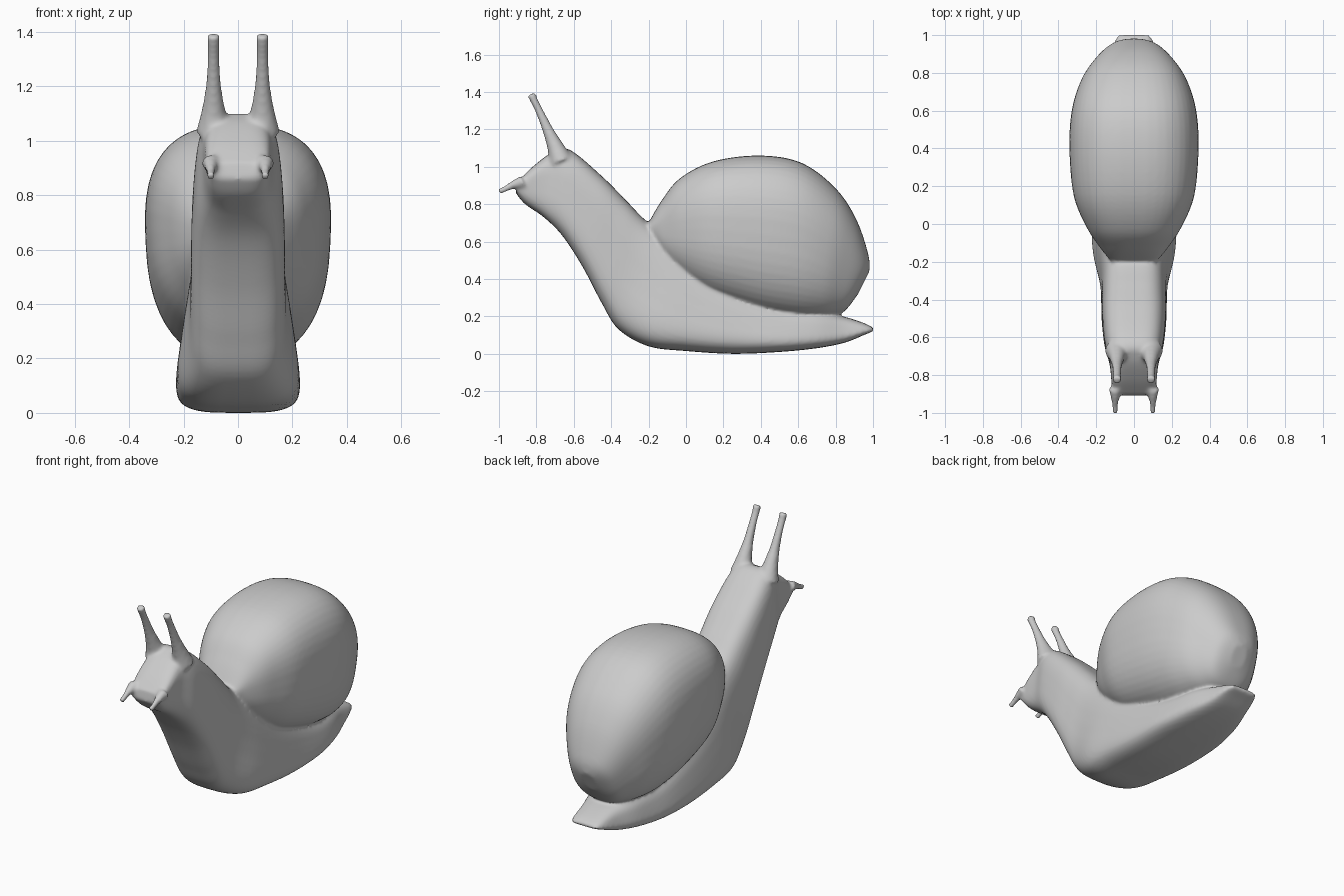
import bpy
import bmesh
from math import cos, sin, pi, copysign
from mathutils import Vector

default_cube = bpy.data.objects.get("Cube")
if default_cube:
    bpy.data.objects.remove(default_cube, do_unlink=True)


def smooth_rows(rows, steps):
    """Resample section rows with a Catmull-Rom spline."""
    rows = [Vector(row) for row in rows]
    padded = [rows[0]] + rows + [rows[-1]]
    result = []
    for i in range(len(rows) - 1):
        before, start, end, after = padded[i:i + 4]
        for k in range(steps):
            t = k / steps
            linear = (end - before) * t
            square = (before * 2 - start * 5 + end * 4 - after) * t ** 2
            cube = (start * 3 - before - end * 3 + after) * t ** 3
            result.append(start + (linear + square + cube) / 2)
    return result + [rows[-1]]


def loft(name, rows, power, x_offset=0.0, steps=6, sides=48):
    """Skin rounded-box sections: low y, low z, high y, high z, low width, high width."""
    bm = bmesh.new()
    rings = []
    for low_y, low_z, high_y, high_z, low_w, high_w in smooth_rows(rows, steps):
        ring = []
        for i in range(sides):
            angle = 2 * pi * i / sides
            c, s = cos(angle), sin(angle)
            across = copysign(abs(c) ** (2 / power), c)
            up = (1 + copysign(abs(s) ** (2 / power), s)) / 2
            width = low_w + (high_w - low_w) * up
            ring.append(bm.verts.new((x_offset + across * width,
                                      low_y + (high_y - low_y) * up,
                                      low_z + (high_z - low_z) * up)))
        rings.append(ring)
    for ring, following in zip(rings, rings[1:]):
        for i in range(sides):
            j = (i + 1) % sides
            bm.faces.new((ring[i], ring[j], following[j], following[i]))
    bm.faces.new(rings[0])
    bm.faces.new(rings[-1])
    bmesh.ops.recalc_face_normals(bm, faces=bm.faces)
    mesh = bpy.data.meshes.new(name)
    bm.to_mesh(mesh)
    bm.free()
    obj = bpy.data.objects.new(name, mesh)
    bpy.context.collection.objects.link(obj)
    return obj


def stalk(name, x_offset, path):
    """Round stalk along a path of (y, z, radius) points."""
    first, last = Vector(path[0][:2]), Vector(path[-1][:2])
    along = (last - first).normalized()
    rows = [(y + along.y * r, z - along.x * r, y - along.y * r, z + along.x * r, r, r)
            for y, z, r in path]
    return loft(name, rows, 2, x_offset, sides=20)


# Head, neck, foot and tail
body = loft("snail", [
    (-.91, .86, -.90, .92, .10, .11),
    (-.86, .80, -.82, 1.0, .11, .125),
    (-.76, .73, -.71, 1.08, .13, .13),
    (-.66, .63, -.62, 1.09, .16, .15),
    (-.55, .46, -.45, .95, .175, .165),
    (-.45, .27, -.32, .82, .18, .165),
    (-.36, .13, -.20, .70, .19, .165),
    (-.20, .04, 0, .56, .24, .17),
    (0, .015, .15, .43, .25, .18),
    (.25, 0, .30, .34, .25, .18),
    (.50, .01, .50, .26, .24, .17),
    (.70, .03, .70, .23, .20, .15),
    (.85, .06, .84, .20, .15, .11),
    (.95, .10, .95, .165, .12, .09),
    (1.0, .12, 1.0, .14, .09, .08),
], 3.6)

# Domed shell
shell = loft("shell", [
    (-.18, .62, -.20, .70, .12, .13),
    (-.12, .50, -.13, .82, .18, .18),
    (0, .39, -.03, .94, .24, .26),
    (.15, .30, .15, 1.03, .30, .335),
    (.40, .22, .40, 1.06, .32, .36),
    (.58, .19, .62, 1.02, .31, .345),
    (.70, .19, .80, .885, .27, .29),
    (.78, .20, .91, .72, .21, .22),
    (.85, .23, .975, .53, .14, .14),
    (.92, .32, .98, .44, .05, .05),
], 2.6)

# Eye stalks and lower feelers on both sides
parts = [shell]
for side, label in ((1, "left"), (-1, "right")):
    parts.append(stalk(label + "_eye_stalk", side * .09, [
        (-.67, 1.03, .065), (-.70, 1.11, .044), (-.74, 1.2, .029),
        (-.785, 1.3, .022), (-.815, 1.36, .022), (-.826, 1.39, .026)]))
    parts.append(stalk(label + "_feeler", side * .1, [
        (-.87, .92, .035), (-.92, .905, .023),
        (-.97, .88, .016), (-1.0, .868, .017)]))

# Fuse the parts into one soft skin
bpy.ops.object.select_all(action="DESELECT")
for part in parts + [body]:
    part.select_set(True)
bpy.context.view_layer.objects.active = body
bpy.ops.object.join()
remesh = body.modifiers.new("fuse", "REMESH")
remesh.mode = "VOXEL"
remesh.voxel_size = .01
remesh.use_smooth_shade = True
soften = body.modifiers.new("soften", "SMOOTH")
soften.factor = .5
soften.iterations = 8
